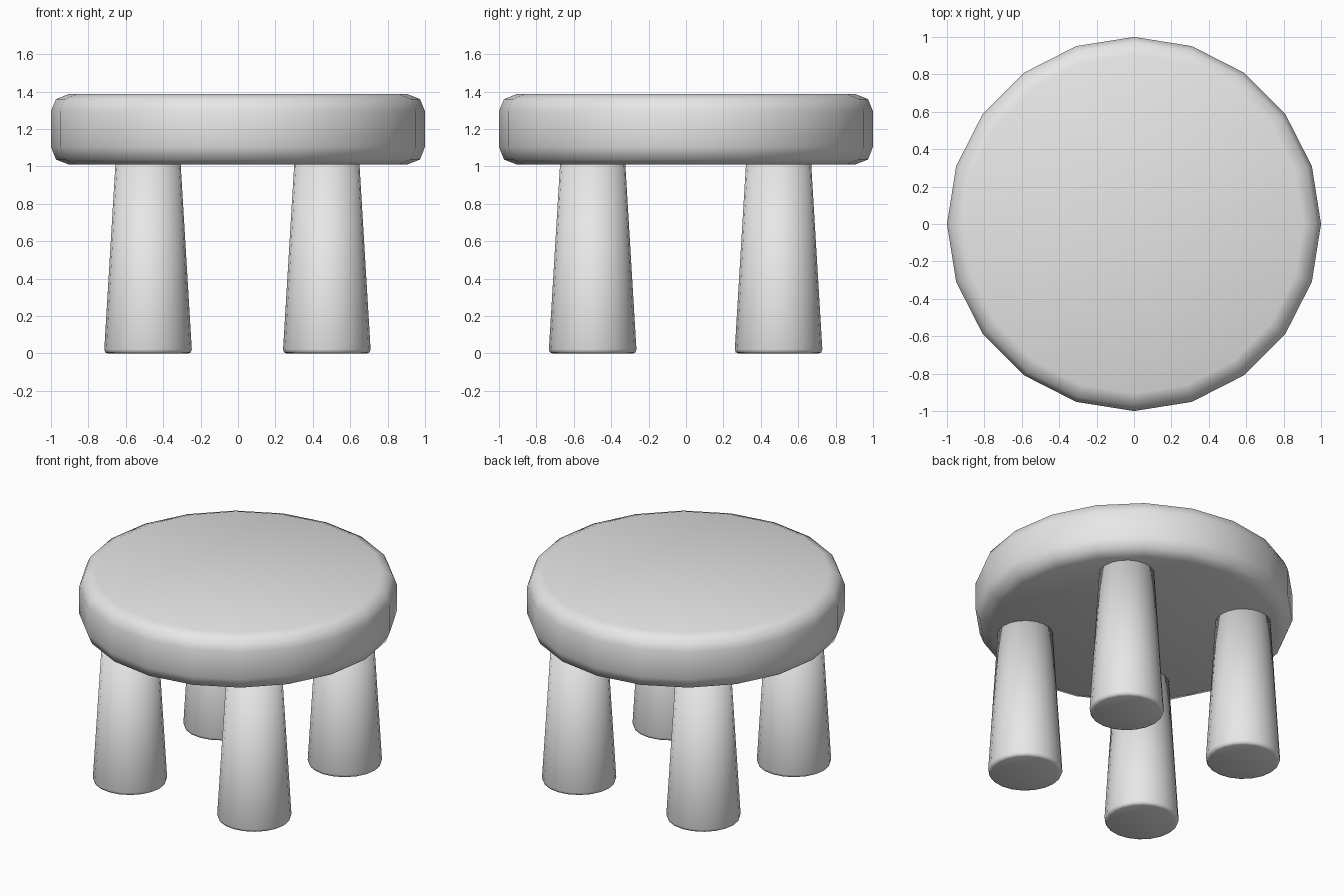
import bpy
import bmesh
from math import cos, sin, tau

cube = bpy.data.objects.get("Cube")
if cube:
    bpy.data.objects.remove(cube, do_unlink=True)

SIDES = 20

# One plain grey for the whole stool
grey = bpy.data.materials.new("plain_grey")
grey.use_nodes = True
grey.diffuse_color = (0.8, 0.8, 0.8, 1)
grey.node_tree.nodes["Principled BSDF"].inputs["Base Color"].default_value = (0.8, 0.8, 0.8, 1)


def turned_part(name, profile, location=(0, 0, 0)):
    """Turn a (radius, height) profile, bottom to top, into a capped solid."""
    bm = bmesh.new()
    rings = [[bm.verts.new((r * cos(tau * i / SIDES), r * sin(tau * i / SIDES), z))
              for i in range(SIDES)] for r, z in profile]
    for low, high in zip(rings, rings[1:]):
        for i in range(SIDES):
            j = (i + 1) % SIDES
            bm.faces.new((low[i], low[j], high[j], high[i]))
    bm.faces.new(rings[0][::-1])
    bm.faces.new(rings[-1])
    for face in bm.faces:
        face.smooth = True
    mesh = bpy.data.meshes.new(name)
    bm.to_mesh(mesh)
    bm.free()
    mesh.materials.append(grey)
    obj = bpy.data.objects.new(name, mesh)
    obj.location = location
    bpy.context.collection.objects.link(obj)
    return obj


# Round seat with softened rims
turned_part("seat", [(0.905, 1.01), (0.973, 1.037), (1, 1.105),
                     (1, 1.295), (0.973, 1.36), (0.905, 1.387)])

# Four tapered legs with a small chamfer at the foot
leg_profile = [(0.215, 0), (0.229, 0.006), (0.234, 0.022), (0.174, 1.02)]
for side, x in (("right", -0.481), ("left", 0.475)):
    for end, y in (("front", -0.499), ("back", 0.495)):
        turned_part(f"{end}_{side}_leg", leg_profile, (x, y, 0))
